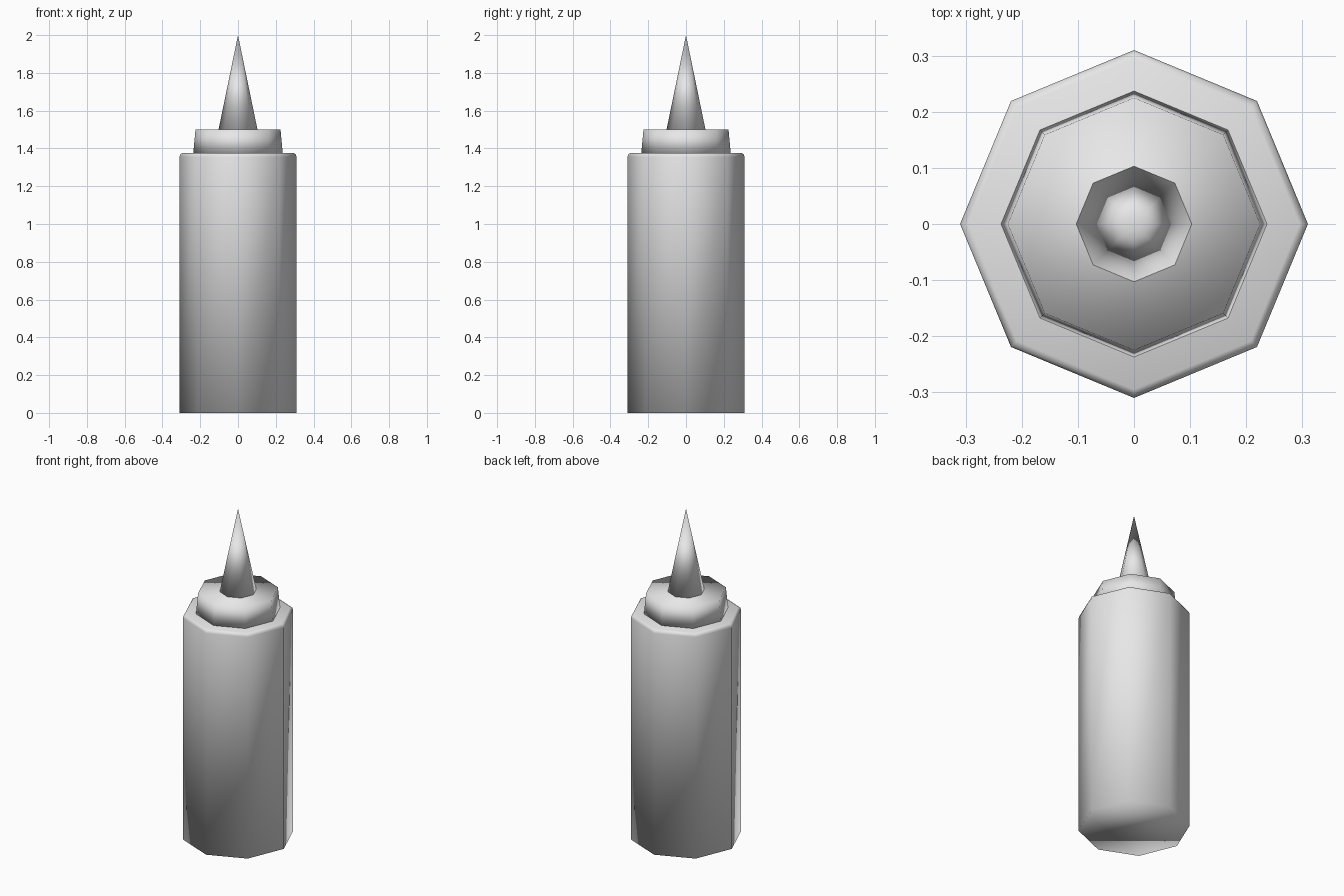
import bpy
import bmesh
from math import cos, sin, pi

SIDES = 8

cube = bpy.data.objects.get("Cube")
if cube:
    bpy.data.objects.remove(cube, do_unlink=True)

# Single light grey plastic
grey = bpy.data.materials.new("light grey plastic")
grey.use_nodes = True
colour = (0.8, 0.8, 0.8, 1.0)
grey.diffuse_color = colour
grey.node_tree.nodes["Principled BSDF"].inputs["Base Color"].default_value = colour


def turned_part(name, profile):
    """Closed octagonal solid from (radius, height) pairs, bottom to top."""
    bm = bmesh.new()
    rings = []
    for radius, z in profile:
        count = SIDES if radius > 0 else 1
        rings.append([bm.verts.new((radius * cos(2 * pi * i / SIDES),
                                    radius * sin(2 * pi * i / SIDES), z))
                      for i in range(count)])
    for low, high in zip(rings, rings[1:]):
        for i in range(SIDES):
            j = (i + 1) % SIDES
            if len(high) == 1:
                bm.faces.new((low[i], low[j], high[0]))
            else:
                bm.faces.new((low[i], low[j], high[j], high[i]))
    bm.faces.new(rings[0][::-1])
    if len(rings[-1]) > 1:
        bm.faces.new(rings[-1])
    for face in bm.faces:
        face.smooth = True
    mesh = bpy.data.meshes.new(name)
    bm.to_mesh(mesh)
    bm.free()
    mesh.materials.append(grey)
    obj = bpy.data.objects.new(name, mesh)
    bpy.context.collection.objects.link(obj)
    return obj


# Tall bottle with a small rounded shoulder
turned_part("bottle_body", [(0.31, 0), (0.31, 1.355), (0.306, 1.369), (0.295, 1.375)])

# Slightly tapered screw cap
turned_part("cap", [(0.237, 1.375), (0.225, 1.5)])

# Pointed nozzle
turned_part("nozzle", [(0.103, 1.5), (0, 2)])
